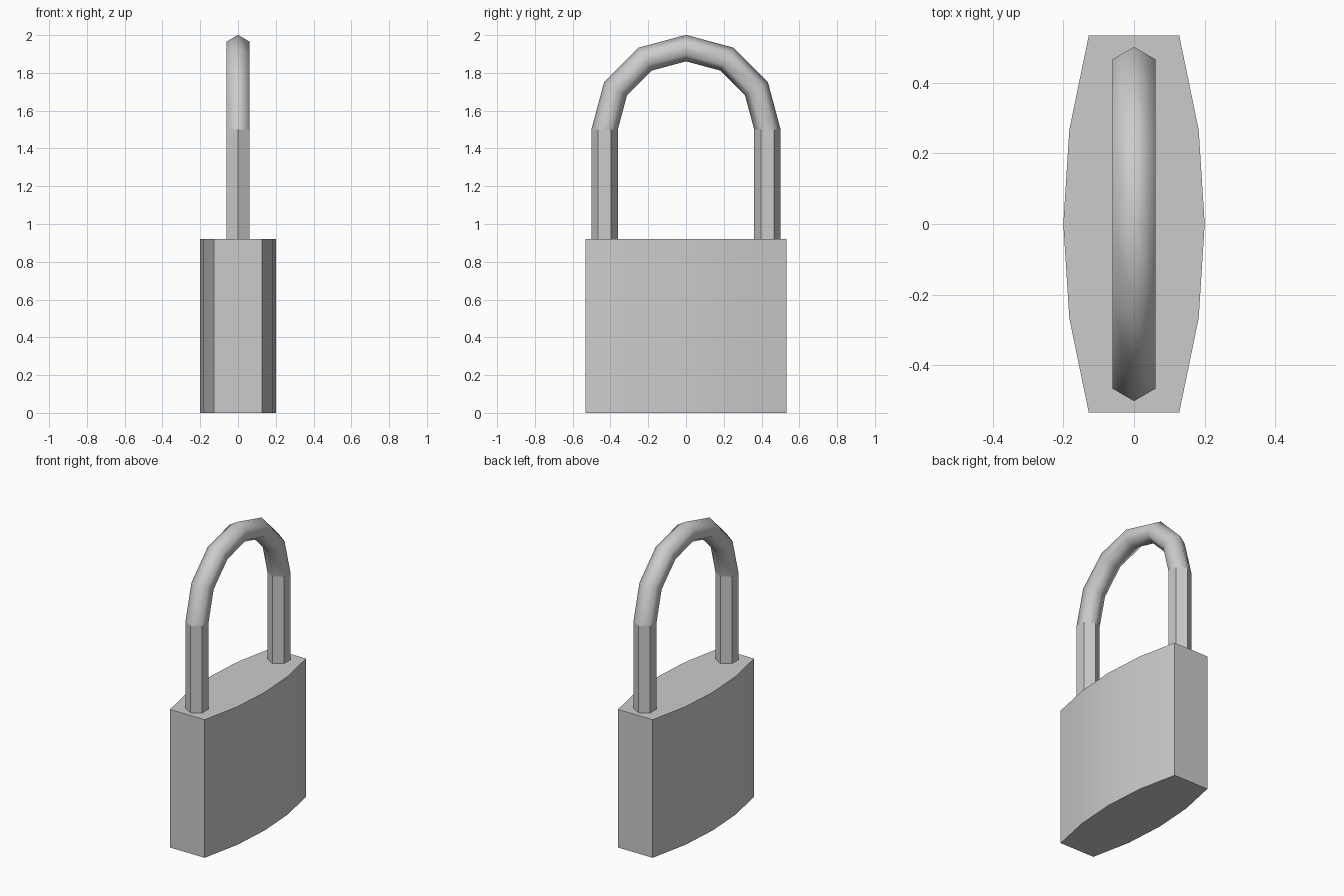
import bpy, bmesh
from math import sin, cos, pi

if "Cube" in bpy.data.objects:
    bpy.data.objects.remove(bpy.data.objects["Cube"])


def finish(name, bm):
    bmesh.ops.recalc_face_normals(bm, faces=bm.faces)
    mesh = bpy.data.meshes.new(name)
    bm.to_mesh(mesh)
    bm.free()
    obj = bpy.data.objects.new(name, mesh)
    bpy.context.collection.objects.link(obj)
    return obj


def loft(rings):
    """Skin a list of point rings and cap both ends."""
    bm = bmesh.new()
    loops = [[bm.verts.new(p) for p in ring] for ring in rings]
    n = len(loops[0])
    for a, b in zip(loops, loops[1:]):
        for i in range(n):
            j = (i + 1) % n
            bm.faces.new((a[i], a[j], b[j], b[i]))
    bm.faces.new(loops[0])
    bm.faces.new(loops[-1])
    return bm


# Lock body: bowed outline extruded upwards
BODY_H = 0.92
side = [(0.128, -0.533), (0.183, -0.267), (0.2, 0), (0.183, 0.267), (0.128, 0.533)]
outline = side + [(-x, y) for x, y in reversed(side)]
body = finish("lock_body", loft([[(x, y, z) for x, y in outline] for z in (0, BODY_H)]))
bpy.context.view_layer.objects.active = body
body.select_set(True)
bpy.ops.object.shade_smooth_by_angle(angle=pi / 6)

# Shackle: hexagonal bar, two straight legs joined by a six-step arch
BEND_R, BAR_R, BEND_Z, STEPS, SIDES = 0.431, 0.07, 1.5, 6, 6


def bar_ring(angle, z0):
    ring = []
    for k in range(SIDES):
        a = 2 * pi * k / SIDES
        r = BEND_R + BAR_R * cos(a)
        ring.append((BAR_R * sin(a), r * cos(angle), z0 + r * sin(angle)))
    return ring


rings = [bar_ring(0, BODY_H - 0.005)]
rings += [bar_ring(pi * i / STEPS, BEND_Z) for i in range(STEPS + 1)]
rings += [bar_ring(pi, BODY_H - 0.005)]
bm = loft(rings)
# Flat legs, smooth arch
for f in bm.faces:
    f.smooth = f.calc_center_median().z > BEND_Z
finish("shackle", bm)
